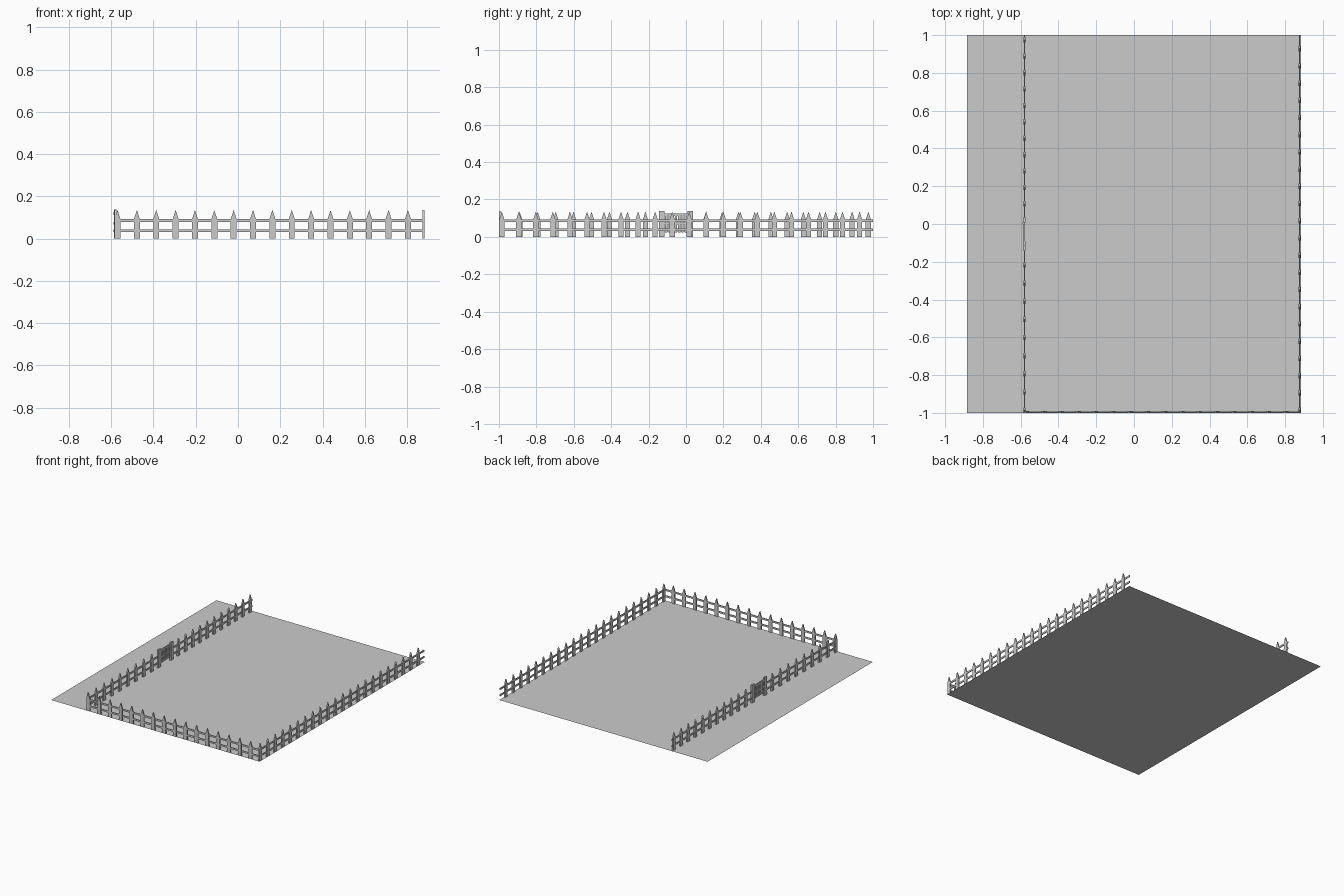
import bpy, bmesh
from mathutils import Matrix, Vector
from math import radians

if "Cube" in bpy.data.objects:
    bpy.data.objects.remove(bpy.data.objects["Cube"])


def finish(name, bm, matrix):
    bmesh.ops.recalc_face_normals(bm, faces=bm.faces)
    mesh = bpy.data.meshes.new(name)
    bm.to_mesh(mesh)
    bm.free()
    ob = bpy.data.objects.new(name, mesh)
    ob.matrix_world = matrix
    bpy.context.collection.objects.link(ob)
    return ob


def add_prism(bm, outline, thick):
    # extrude an (along, z) outline through the fence thickness
    face = bm.faces.new([bm.verts.new((a, -thick / 2, z)) for a, z in outline])
    out = bmesh.ops.extrude_face_region(bm, geom=[face])
    moved = [v for v in out["geom"] if isinstance(v, bmesh.types.BMVert)]
    bmesh.ops.translate(bm, verts=moved, vec=(0, thick, 0))


def add_bar(bm, a0, a1, z0, z1, thick):
    add_prism(bm, [(a0, z0), (a1, z0), (a1, z1), (a0, z1)], thick)


def add_picket(bm, a, width=0.028, shoulder=0.092, tip=0.135, thick=0.01):
    w = width / 2
    add_prism(bm, [(a - w, 0), (a + w, 0), (a + w, shoulder), (a, tip), (a - w, shoulder)], thick)


def fence(name, matrix, start, step, count, rail_from, rail_to):
    bm = bmesh.new()
    for i in range(count):
        add_picket(bm, start + i * step)
    finish(name + "_pickets", bm, matrix)
    bm = bmesh.new()
    for z0, z1 in ((0.031, 0.044), (0.079, 0.092)):
        add_bar(bm, rail_from, rail_to, z0, z1, 0.006)
    finish(name + "_rails", bm, matrix)


def along_y(x):
    return Matrix.Translation((x, 0, 0)) @ Matrix.Rotation(radians(90), 4, 'Z')


# flat yard
bm = bmesh.new()
bm.faces.new([bm.verts.new(p) for p in
              ((-0.883, -1, 0), (0.883, -1, 0), (0.883, 1, 0), (-0.883, 1, 0))])
finish("yard", bm, Matrix())

# fence runs: front, right, and the left side on both sides of the gate
fence("front_fence", Matrix.Translation((0, -0.995, 0)), -0.57, 0.0916, 16, -0.583, 0.88)
fence("right_fence", along_y(0.877), -0.985, 0.0911, 22, -1.0, 1.0)
fence("left_fence_near", along_y(-0.58), -0.985, 0.096, 9, -1.0, -0.13)
fence("left_fence_far", along_y(-0.58), 0.1068, 0.0868, 11, 0.02, 1.0)

# gate posts
bm = bmesh.new()
for y in (-0.129, 0.022):
    add_bar(bm, y - 0.015, y + 0.015, 0, 0.138, 0.012)
finish("gate_posts", bm, along_y(-0.58))

# gate leaf of narrow slats and rails, slightly ajar
hinge = Vector((-0.58, -0.114, 0))
leaf = Matrix.Translation(hinge) @ Matrix.Rotation(radians(92), 4, 'Z')
bm = bmesh.new()
for i in range(7):
    a = 0.008 + i * 0.0175
    add_bar(bm, a - 0.006, a + 0.006, 0.024, 0.126, 0.006)
finish("gate_slats", bm, leaf)
bm = bmesh.new()
for z0, z1 in ((0.03, 0.042), (0.066, 0.078), (0.112, 0.126)):
    add_bar(bm, 0, 0.121, z0, z1, 0.01)
finish("gate_rails", bm, leaf)
